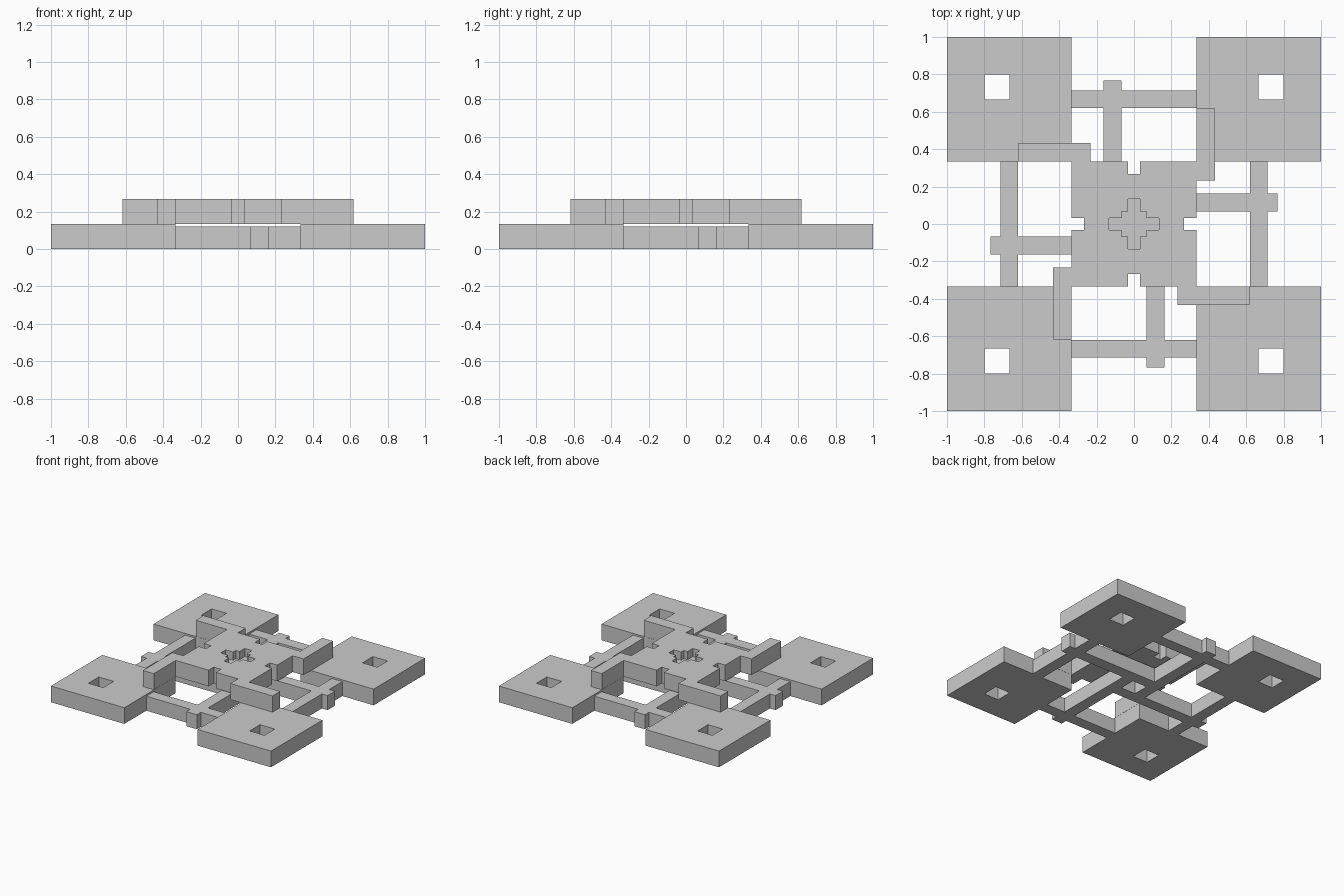
import bpy
import bmesh

if "Cube" in bpy.data.objects:
    bpy.data.objects.remove(bpy.data.objects["Cube"])


def turn(pts, n):
    """Rotate 2D points by n quarter turns."""
    for _ in range(n):
        pts = [(-y, x) for x, y in pts]
    return pts


def pinwheel(pts):
    """Closed outline made of four quarter-turned copies."""
    return [p for n in range(4) for p in turn(pts, n)]


def rect(x0, x1, y0, y1):
    return [(x0, y0), (x1, y0), (x1, y1), (x0, y1)]


def prism(name, pts, z0, z1):
    bm = bmesh.new()
    base = bm.faces.new([bm.verts.new((x, y, z0)) for x, y in pts])
    ext = bmesh.ops.extrude_face_region(bm, geom=[base], use_keep_orig=True)
    for v in ext["geom"]:
        if isinstance(v, bmesh.types.BMVert):
            v.co.z = z1
    bmesh.ops.recalc_face_normals(bm, faces=bm.faces)
    mesh = bpy.data.meshes.new(name)
    bm.to_mesh(mesh)
    bm.free()
    ob = bpy.data.objects.new(name, mesh)
    bpy.context.collection.objects.link(ob)
    return ob


def cut(ob, cutter):
    mod = ob.modifiers.new("cut", "BOOLEAN")
    mod.operation = "DIFFERENCE"
    mod.solver = "EXACT"
    mod.object = cutter
    cutter.hide_render = True
    cutter.hide_set(True)


# Corner pads with square through holes, and the lower rails with cross beams
rail = [(-.067, .067), (.62, .067), (.62, -.333), (.715, -.333), (.715, .067),
        (.767, .067), (.767, .163), (.715, .163), (.715, .333), (.62, .333),
        (.62, .163), (-.067, .163)]
for n in range(4):
    pad = prism(f"corner_pad_{n}", turn(rect(.333, 1, .333, 1), n), 0, .133)
    hole = prism(f"pad_hole_cutter_{n}", turn(rect(.665, .8, .665, .8), n), -.1, .3)
    cut(pad, hole)
    prism(f"lower_rail_{n}", turn(rail, n), 0, .119)

# Raised centre plate with edge notches and four hooked arms
plate = prism("centre_plate", pinwheel([
    (.333, -.333), (.333, -.033), (.267, -.033), (.267, .033), (.333, .033),
    (.333, .233), (.432, .233), (.432, .617), (.333, .617)]), .134, .267)

# Stepped cross recess in the plate
cross = prism("cross_recess_cutter", pinwheel([
    (.135, -.033), (.135, .033), (.067, .033), (.067, .067), (.033, .067)]), .2, .4)
cut(plate, cross)
